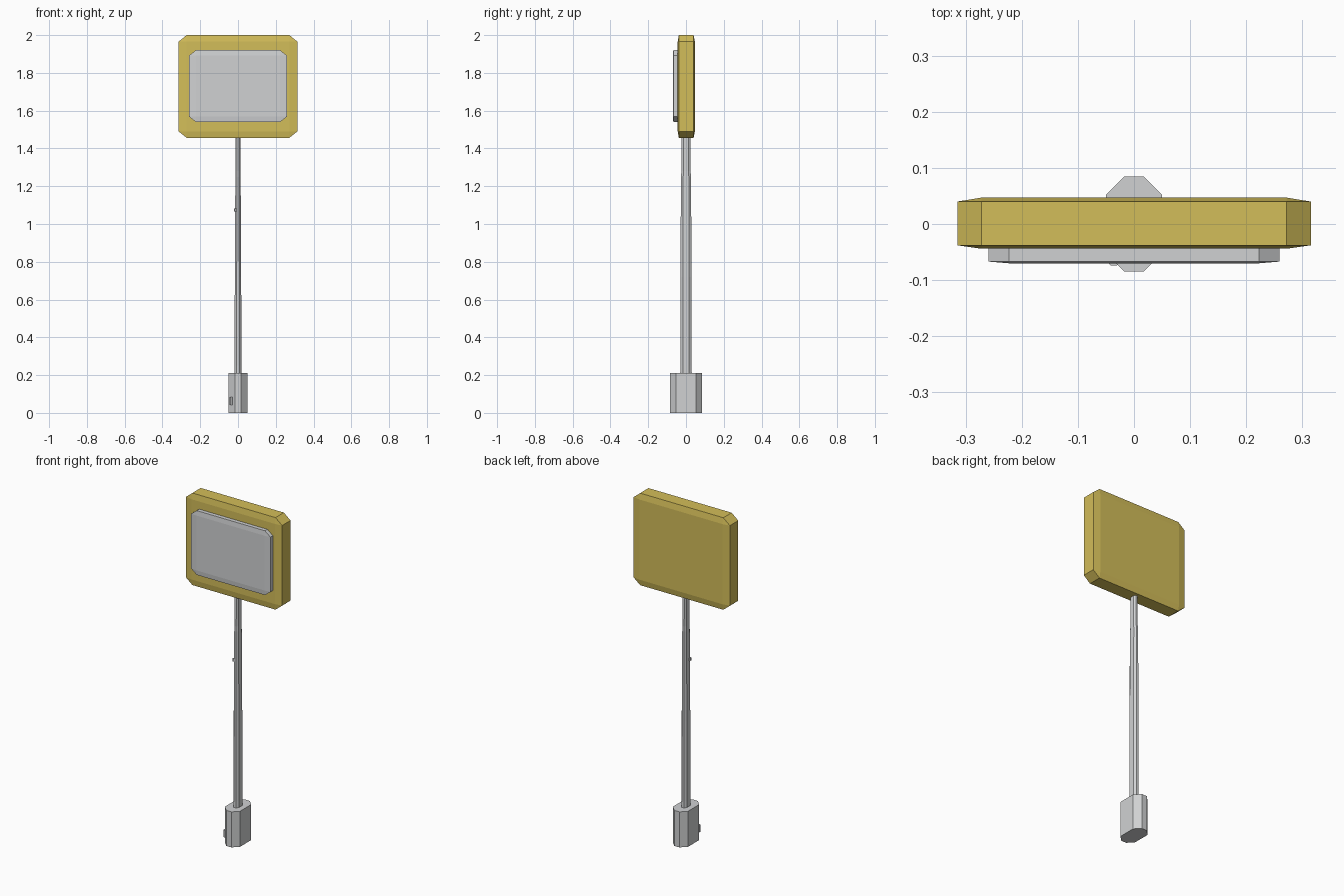
import bpy, bmesh

old = bpy.data.objects.get("Cube")
if old:
    bpy.data.objects.remove(old, do_unlink=True)


def material(name, rgb):
    m = bpy.data.materials.new(name)
    m.use_nodes = True
    colour = (*rgb, 1)
    m.diffuse_color = colour
    m.node_tree.nodes["Principled BSDF"].inputs["Base Color"].default_value = colour
    return m


yellow = material("mustard yellow", (0.65, 0.51, 0.10))
grey = material("light grey", (0.63, 0.64, 0.65))


def finish(name, bm, mat):
    bmesh.ops.recalc_face_normals(bm, faces=bm.faces)
    mesh = bpy.data.meshes.new(name)
    bm.to_mesh(mesh)
    bm.free()
    mesh.materials.append(mat)
    ob = bpy.data.objects.new(name, mesh)
    bpy.context.collection.objects.link(ob)
    return ob


def octagon(hx, hy, cx, cy):
    """Rectangle outline with cut corners, counter-clockwise."""
    return [(hx, cy - hy), (hx, hy - cy), (hx - cx, hy), (cx - hx, hy),
            (-hx, hy - cy), (-hx, cy - hy), (cx - hx, -hy), (hx - cx, -hy)]


def loft(name, rings, mat):
    """Skin a stack of equal-length vertex rings and cap both ends."""
    bm = bmesh.new()
    loops = [[bm.verts.new(p) for p in ring] for ring in rings]
    for a, b in zip(loops, loops[1:]):
        for i in range(len(a)):
            j = (i + 1) % len(a)
            bm.faces.new((a[i], a[j], b[j], b[i]))
    bm.faces.new(loops[0])
    bm.faces.new(loops[-1])
    bmesh.ops.remove_doubles(bm, verts=bm.verts, dist=0.0001)
    return finish(name, bm, mat)


def panel(name, hx, hz, cx, cz, mid, ys, mat):
    """Upright slab with cut corners and shallow sloped borders."""
    rim = octagon(hx, hz, cx, cz)
    inner = octagon(hx - cx, hz - cz, 0, 0)
    outlines = (inner, rim, rim, inner)
    loft(name, [[(x, y, mid + z) for x, z in o] for o, y in zip(outlines, ys)], mat)


# Sign head and raised face plate
panel("sign_panel", 0.315, 0.272, 0.043, 0.035, 1.728, (-0.044, -0.038, 0.040, 0.047), yellow)
panel("face_plate", 0.259, 0.19, 0.036, 0.028, 1.73, (-0.070, -0.067, -0.04, -0.04), grey)

# Pole, slimmer near the top
sections = [(0.20, 0.018, 0.031), (0.25, 0.018, 0.029), (0.72, 0.017, 0.029),
            (1.25, 0.014, 0.027), (1.28, 0.013, 0.024), (1.47, 0.013, 0.023)]
loft("pole", [[(x, y, z) for x, y in octagon(hx, hy, hx * 0.6, hy * 0.45)]
              for z, hx, hy in sections], grey)

# Base socket
loft("base_socket", [[(x, y, z) for x, y in octagon(0.05, 0.085, 0.033, 0.033)]
                     for z in (0, 0.21)], grey)


# Small catches on the front corner facets
def catch(name, x, y, z, size, height):
    ring = octagon(size, size, size * 0.5, size * 0.5)
    loft(name, [[(x + u, y + v, z + s * height / 2) for u, v in ring] for s in (-1, 1)], grey)


catch("base_catch", -0.036, -0.064, 0.062, 0.010, 0.042)
catch("pole_catch", -0.013, -0.016, 1.075, 0.008, 0.016)
